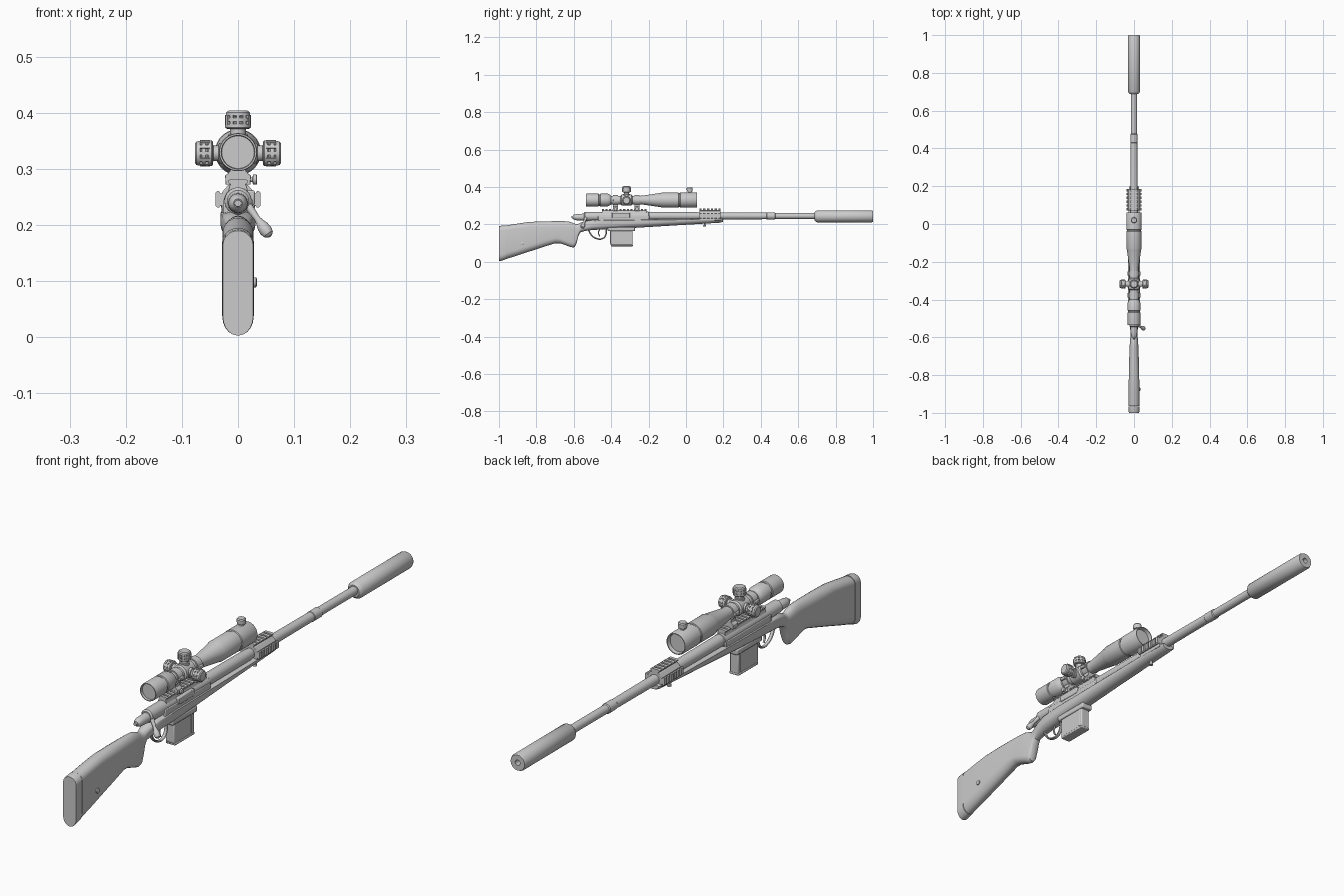
import bpy, bmesh, math
from mathutils import Vector, Matrix

if "Cube" in bpy.data.objects:
    bpy.data.objects.remove(bpy.data.objects["Cube"])

AX = 0.243   # bore height
SC = 0.33    # scope height


def finish(name, bm, bevel=0):
    bmesh.ops.recalc_face_normals(bm, faces=bm.faces)
    me = bpy.data.meshes.new(name)
    bm.to_mesh(me)
    bm.free()
    ob = bpy.data.objects.new(name, me)
    bpy.context.collection.objects.link(ob)
    if bevel:
        m = ob.modifiers.new("bevel", 'BEVEL')
        m.width, m.segments, m.limit_method = bevel, 2, 'ANGLE'
    return ob


def skin(bm, rings):
    """Bridge equal-length rings of points and cap both ends."""
    vs = [[bm.verts.new(p) for p in r] for r in rings]
    n = len(vs[0])
    for a, b in zip(vs, vs[1:]):
        for i in range(n):
            j = (i + 1) % n
            bm.faces.new((a[i], a[j], b[j], b[i]))
    bm.faces.new(vs[0])
    bm.faces.new(vs[-1])


def lathe(name, prof, origin, axis=(0, 1, 0), seg=32):
    """Turned part: prof is (distance along axis, radius)."""
    q = Vector((0, 0, 1)).rotation_difference(Vector(axis))
    bm = bmesh.new()
    skin(bm, [[Vector(origin) + q @ Vector((r * math.cos(2 * math.pi * i / seg),
                                            r * math.sin(2 * math.pi * i / seg), t))
               for i in range(seg)] for t, r in prof])
    return finish(name, bm)


def prism(name, pts, a, b, along='y', bevel=0.0):
    """Extrude an xz outline along y, or a yz outline along x."""
    bm = bmesh.new()
    skin(bm, [[(u, t, v) if along == 'y' else (t, u, v) for u, v in pts] for t in (a, b)])
    return finish(name, bm, bevel)


def add_box(bm, x0, x1, y0, y1, z0, z1):
    skin(bm, [[(x0, y0, z), (x1, y0, z), (x1, y1, z), (x0, y1, z)] for z in (z0, z1)])


def box(name, x0, x1, y0, y1, z0, z1, bevel=0.0):
    bm = bmesh.new()
    add_box(bm, x0, x1, y0, y1, z0, z1)
    return finish(name, bm, bevel)


def rail(name, x, z, angle, y0, y1, w):
    """Slotted rail facing up, turned about the long axis."""
    bm = bmesh.new()
    add_box(bm, -w * .36, w * .36, y0, y1, -.004, .005)
    n = round((y1 - y0 + .008) / .019)
    step = (y1 - y0 + .008) / n
    for i in range(n):
        y = y0 + i * step
        skin(bm, [[(u, t, v) for u, v in ((-w * .36, .002), (-w / 2, .005), (-w / 2, .008), (-w * .38, .011),
                                          (w * .38, .011), (w / 2, .008), (w / 2, .005), (w * .36, .002))]
                  for t in (y, y + step - .008)])
    bm.transform(Matrix.Translation((x, 0, z)) @ Matrix.Rotation(angle, 4, 'Y'))
    return finish(name, bm)


def section(y, zb, zt, hw, cb, ct, n=10):
    """Straight-sided section with elliptical bottom and top caps."""
    up = [(hw * math.cos(math.pi * i / n), zt - ct + ct * math.sin(math.pi * i / n)) for i in range(n + 1)]
    dn = [(-hw * math.cos(math.pi * i / n), zb + cb - cb * math.sin(math.pi * i / n)) for i in range(n + 1)]
    return [(x, y, z) for x, z in up + dn]


def loft(name, rows):
    bm = bmesh.new()
    skin(bm, [section(*r) for r in rows])
    return finish(name, bm)


# Stock: comb, grip, wrist and fore-end in one loft
loft("stock", [
    (-.964, .014, .194, .028, .034, .026), (-.90, .034, .204, .028, .034, .026),
    (-.84, .054, .213, .028, .034, .028), (-.76, .080, .216, .027, .032, .032),
    (-.70, .099, .217, .025, .030, .034), (-.675, .099, .217, .024, .028, .034),
    (-.65, .091, .217, .023, .026, .034), (-.625, .082, .215, .022, .026, .034),
    (-.605, .076, .208, .020, .026, .030), (-.594, .079, .203, .019, .026, .028),
    (-.585, .100, .201, .018, .024, .026), (-.575, .138, .203, .018, .022, .022),
    (-.565, .157, .208, .019, .020, .018), (-.54, .165, .217, .023, .020, .014),
    (-.50, .170, .224, .028, .024, .008), (-.42, .174, .226, .031, .026, .005),
    (-.28, .181, .227, .031, .026, .005), (-.1, .192, .229, .030, .026, .005),
    (.1, .204, .232, .029, .022, .005), (.185, .209, .234, .028, .020, .005),
    (.198, .214, .233, .025, .015, .005)])
loft("butt_pad", [(-1, .003, .190, .027, .034, .026), (-.994, .003, .192, .028, .034, .026),
                  (-.966, .012, .195, .0285, .034, .026)])
lathe("side_sling_stud", [(0, .009), (.007, .009), (.009, .006)], (.025, -.875, .098), (1, 0, 0), 16)
lathe("front_sling_stud", [(0, .005), (.012, .004), (.013, .008), (.020, .008)], (0, .10, .208), (0, 0, -1), 16)

# Receiver, bolt and barrel
lathe("receiver", [(-.545, .019), (-.54, .024), (-.20, .025), (-.195, .021)], (0, 0, AX))
box("receiver_side_flats", -.027, .027, -.47, -.20, .215, .246, .003)
box("ejection_port_cover", .010, .030, -.395, -.30, .236, .262, .003)
lathe("bolt_shroud", [(-.605, .008), (-.60, .013), (-.585, .017), (-.55, .018), (-.54, .018)], (0, 0, .239))
lathe("firing_pin_end", [(-.612, .006), (-.60, .007)], (0, 0, .239), seg=16)
lathe("bolt_handle", [(0, .008), (.012, .007), (.032, .0055), (.040, .007), (.050, .0105),
                      (.060, .0115), (.069, .009), (.073, .004)],
      (.016, -.535, .237), Vector((.56, -.28, -.78)).normalized(), 20)
lathe("barrel", [(-.2, .022), (.05, .021), (.07, .019), (.43, .0175), (.432, .019), (.475, .019),
                 (.478, .016), (.70, .016)], (0, 0, AX + .002))
lathe("suppressor", [(.688, .022), (.694, .028), (.700, .032), (.993, .032), (1, .029), (1, .010), (.95, .010)],
      (0, 0, AX), seg=40)

# Fore-end rail block with top and side rails
prism("rail_block", [(-.029, .222), (.029, .222), (.029, .258), (.017, .272), (-.017, .272), (-.029, .258)],
      .072, .185, bevel=.002)
rail("fore_top_rail", 0, .273, 0, .072, .185, .038)
for s, side in ((1, "right"), (-1, "left")):
    rail("fore_rail_" + side, s * .029, .246, s * math.pi / 2, .072, .185, .030)

# Magazine
prism("magazine", [(-.405, .19), (-.285, .19), (-.285, .085), (-.400, .087), (-.405, .094)],
      -.018, .018, 'x', .004)
box("magazine_floor_plate", -.020, .020, -.402, -.284, .083, .092, .003)
for s, side in ((1, "right"), (-1, "left")):
    box("magazine_rib_" + side, s * .016, s * .0195, -.305, -.296, .095, .175, .001)
box("magazine_well", -.023, .023, -.42, -.272, .165, .186, .004)


def tube(name, pts, r, sx, sy=1):
    cu = bpy.data.curves.new(name, 'CURVE')
    cu.dimensions, cu.bevel_depth, cu.bevel_resolution, cu.use_fill_caps = '3D', r, 2, True
    cu.resolution_u = 5
    sp = cu.splines.new('BEZIER')
    sp.bezier_points.add(len(pts) - 1)
    for p, (y, z) in zip(sp.bezier_points, pts):
        p.co = (0, y, z)
        p.handle_left_type = p.handle_right_type = 'AUTO'
    ob = bpy.data.objects.new(name, cu)
    ob.scale.x = sx
    bpy.context.collection.objects.link(ob)
    bpy.context.view_layer.objects.active = ob
    ob.select_set(True)
    bpy.ops.object.convert(target='MESH')
    ob.select_set(False)


# Trigger group
tube("trigger_guard", [(-.52, .168), (-.505, .142), (-.48, .125), (-.45, .123), (-.432, .137), (-.425, .172)], .0038, 2)
tube("trigger", [(-.463, .172), (-.468, .155), (-.462, .136)], .003, 1.5)

# Scope body: eyepiece, tube and objective bell with recessed lenses
lathe("scope_body", [
    (-.526, .029), (-.535, .030), (-.535, .033), (-.531, .034), (-.468, .034), (-.466, .031), (-.460, .031),
    (-.458, .034), (-.418, .034), (-.404, .027), (-.400, .023), (-.245, .023), (-.225, .025), (-.135, .038),
    (-.130, .040), (-.04, .040), (-.038, .038), (-.032, .038), (-.030, .041), (.055, .041), (.06, .039),
    (.06, .036), (.045, .034)], (0, 0, SC), seg=40)
lathe("turret_housing", [(-.350, .023), (-.345, .029), (-.292, .029), (-.287, .023)], (0, 0, SC))

# Adjustment turrets with grooved caps
cap = [(.015, .018), (.034, .018), (.035, .014), (.044, .014), (.045, .021), (.047, .023), (.053, .023), (.054, .020),
       (.057, .020), (.058, .023), (.064, .023), (.065, .020), (.067, .020), (.068, .022), (.074, .021), (.077, .017)]
for name, ax in (("top", (0, 0, 1)), ("right", (1, 0, 0)), ("left", (-1, 0, 0))):
    lathe("turret_" + name, cap, (0, -.318, SC - .002 if name != "top" else SC - .003), ax)
    q = Vector((0, 0, 1)).rotation_difference(Vector(ax))
    bm = bmesh.new()
    for i in range(12):
        b2 = bmesh.ops.create_cube(bm, size=1)['verts']
        m = Matrix.Rotation(i * math.pi / 6, 4, 'Z') @ Matrix.Translation((.0205, 0, .059)) @ Matrix.Diagonal((.006, .006, .018, 1))
        bmesh.ops.transform(bm, matrix=m, verts=b2)
    bm.transform(Matrix.Translation((0, -.318, SC - .002)) @ q.to_matrix().to_4x4())
    finish("turret_grip_" + name, bm)
lathe("objective_knob", [(.03, .009), (.046, .009), (.047, .015), (.053, .016), (.064, .016), (.068, .013)],
      (0, .02, SC), (0, 0, 1), 24)

# Scope rail and two clamp rings
prism("scope_rail_base", [(-.020, .252), (.020, .252), (.015, .271), (-.015, .271)], -.45, -.21, bevel=.001)
rail("scope_rail", 0, .271, 0, -.45, -.21, .036)
for name, y in (("rear", -.377), ("front", -.262)):
    lathe("ring_" + name, [(-.014, .023), (-.014, .0275), (.014, .0275), (.014, .023)], (0, y, SC))
    prism("ring_foot_" + name, [(-.022, .272), (.022, .272), (.023, .288), (.014, .296), (.016, .312),
                                (-.016, .312), (-.014, .296), (-.023, .288)], y - .014, y + .014, bevel=.001)
    box("ring_flange_" + name, -.034, .034, y - .012, y + .012, SC - .006, SC + .006, .002)
    lathe("ring_clamp_nut_" + name, [(0, .004), (.006, .004), (.0065, .009), (.013, .009), (.014, .007)],
          (.020, y, .281), (1, 0, 0), 12)

# Smooth shading with sharp edges kept
for ob in bpy.context.scene.objects:
    ob.select_set(ob.type == 'MESH')
bpy.context.view_layer.objects.active = bpy.context.scene.objects[0]
bpy.ops.object.shade_smooth_by_angle(angle=math.radians(35))
